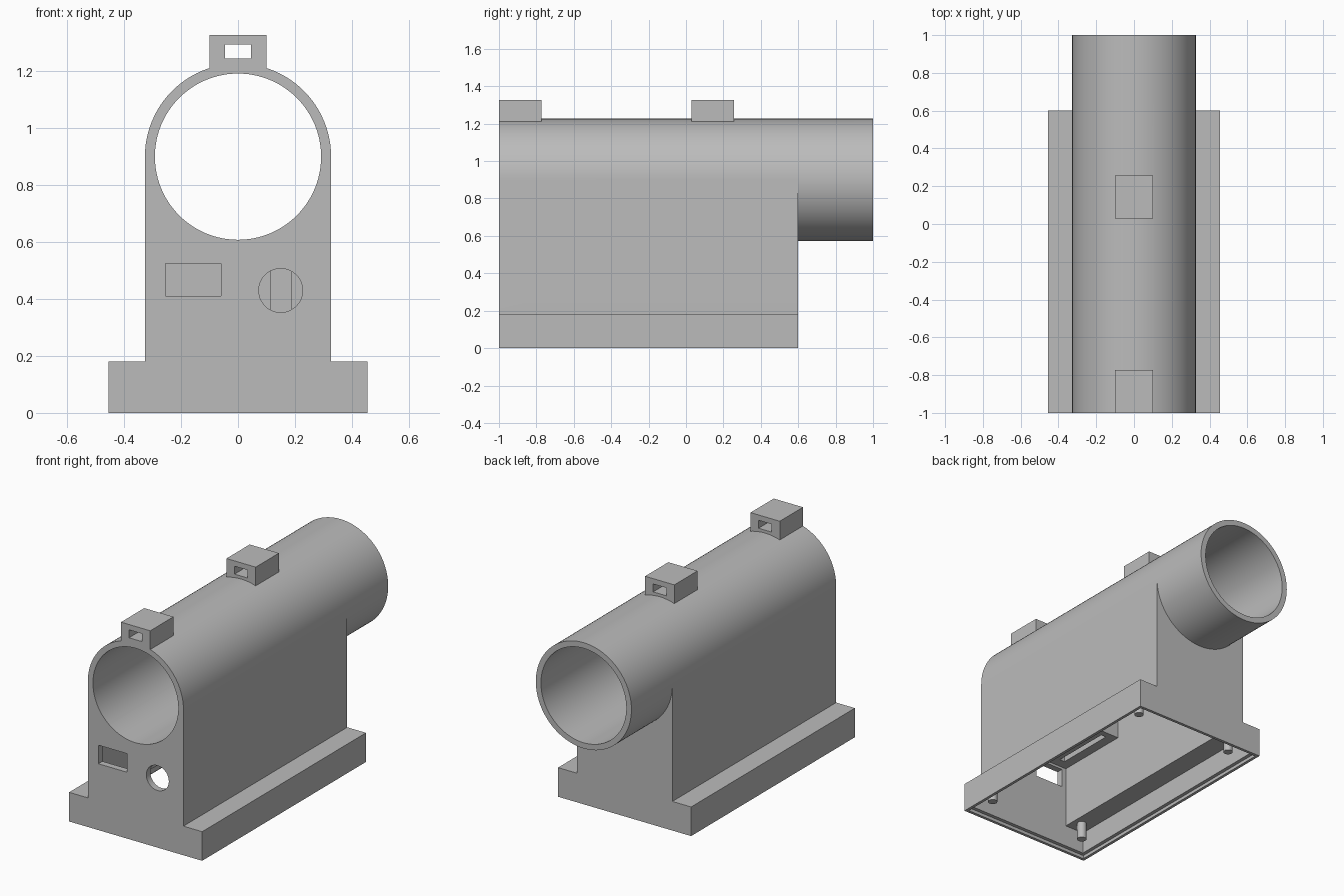
import bpy
import bmesh
import math
from mathutils import Matrix

cube = bpy.data.objects.get("Cube")
if cube:
    bpy.data.objects.remove(cube, do_unlink=True)

GREY = (0.5, 0.5, 0.5, 1)
grey = bpy.data.materials.new("plain grey")
grey.use_nodes = True
grey.diffuse_color = GREY
grey.node_tree.nodes["Principled BSDF"].inputs["Base Color"].default_value = GREY

FRONT, BACK, AXIS = -1.0, 0.6, 0.9
OUTER, BORE = 0.327, 0.292


def finish(name, bm):
    bmesh.ops.recalc_face_normals(bm, faces=bm.faces)
    mesh = bpy.data.meshes.new(name)
    bm.to_mesh(mesh)
    bm.free()
    mesh.materials.append(grey)
    obj = bpy.data.objects.new(name, mesh)
    bpy.context.collection.objects.link(obj)
    return obj


def prism(name, points, y0, y1):
    """Extrude an x-z outline along y."""
    bm = bmesh.new()
    face = bm.faces.new([bm.verts.new((x, y0, z)) for x, z in points])
    out = bmesh.ops.extrude_face_region(bm, geom=[face])
    moved = [v for v in out["geom"] if isinstance(v, bmesh.types.BMVert)]
    bmesh.ops.translate(bm, verts=moved, vec=(0, y1 - y0, 0))
    return finish(name, bm)


def box(name, x0, x1, y0, y1, z0, z1):
    return prism(name, [(x0, z0), (x1, z0), (x1, z1), (x0, z1)], y0, y1)


def rod(name, x, z, radius, y0, y1, sides=96):
    ring = [(x + radius * math.cos(2 * math.pi * i / sides),
             z + radius * math.sin(2 * math.pi * i / sides)) for i in range(sides)]
    return prism(name, ring, y0, y1)


def combine(target, tool, operation):
    """Apply a boolean and discard its tool."""
    mod = target.modifiers.new("boolean", "BOOLEAN")
    mod.operation, mod.solver, mod.object = operation, "EXACT", tool
    bpy.context.view_layer.objects.active = target
    bpy.ops.object.modifier_apply(modifier=mod.name)
    bpy.data.objects.remove(tool, do_unlink=True)


# Housing: foot flange and upright
half = [(0.455, 0), (0.455, 0.18), (OUTER, 0.18), (OUTER, AXIS)]
housing = prism("housing", half + [(-x, z) for x, z in reversed(half)], FRONT, BACK)

# Hollow interior with a stepped lid recess
wall = 0.04
for part in (box("recess", -0.437, 0.437, FRONT + 0.018, BACK - 0.018, -0.1, 0.02),
             box("foot_cavity", -0.415, 0.415, FRONT + wall, BACK - wall, -0.1, 0.155),
             box("upper_cavity", -0.285, 0.285, FRONT + wall, BACK - wall, 0.1, 0.8)):
    combine(housing, part, "DIFFERENCE")

# Flat shelf inside the front end, with a narrow slot
shelf = box("shelf", -0.3, 0.3, FRONT + 0.02, -0.485, 0.54, 0.75)
combine(shelf, box("slot", -0.225, -0.19, -0.9, -0.525, 0.5, 0.62), "DIFFERENCE")
combine(housing, shelf, "UNION")

# Barrel and its two top sight loops
combine(housing, rod("barrel", 0, AXIS, OUTER, FRONT, 1), "UNION")
for y in (FRONT, 0.03):
    combine(housing, box("loop", -0.1, 0.1, y, y + 0.227, 1.19, 1.327), "UNION")
combine(housing, rod("bore", 0, AXIS, BORE, -1.2, 1.2), "DIFFERENCE")
combine(housing, box("loop_window", -0.045, 0.045, -1.2, 1.2, 1.245, 1.294), "DIFFERENCE")

# Front panel openings
combine(housing, box("switch_opening", -0.255, -0.06, -1.2, -0.9, 0.41, 0.525), "DIFFERENCE")
combine(housing, rod("cable_hole", 0.15, 0.43, 0.077, -1.2, -0.9, 48), "DIFFERENCE")

# Inner rib on the back wall
box("back_rib", 0.115, 0.19, BACK - 0.06, BACK - 0.03, 0.16, 0.58)

# Lid screw posts
for x in (-0.34, 0.34):
    for y in (-0.88, 0.45):
        bm = bmesh.new()
        bmesh.ops.create_cone(bm, cap_ends=True, segments=24, radius1=0.027,
                              radius2=0.027, depth=0.115,
                              matrix=Matrix.Translation((x, y, 0.1075)))
        finish("screw_post", bm)

# Smooth the round surfaces, keep edges crisp
bpy.ops.object.select_all(action="DESELECT")
for obj in bpy.context.collection.objects:
    if obj.type == "MESH" and obj.data.materials and obj.data.materials[0] == grey:
        obj.select_set(True)
bpy.context.view_layer.objects.active = housing
bpy.ops.object.shade_smooth_by_angle(angle=math.radians(30))
